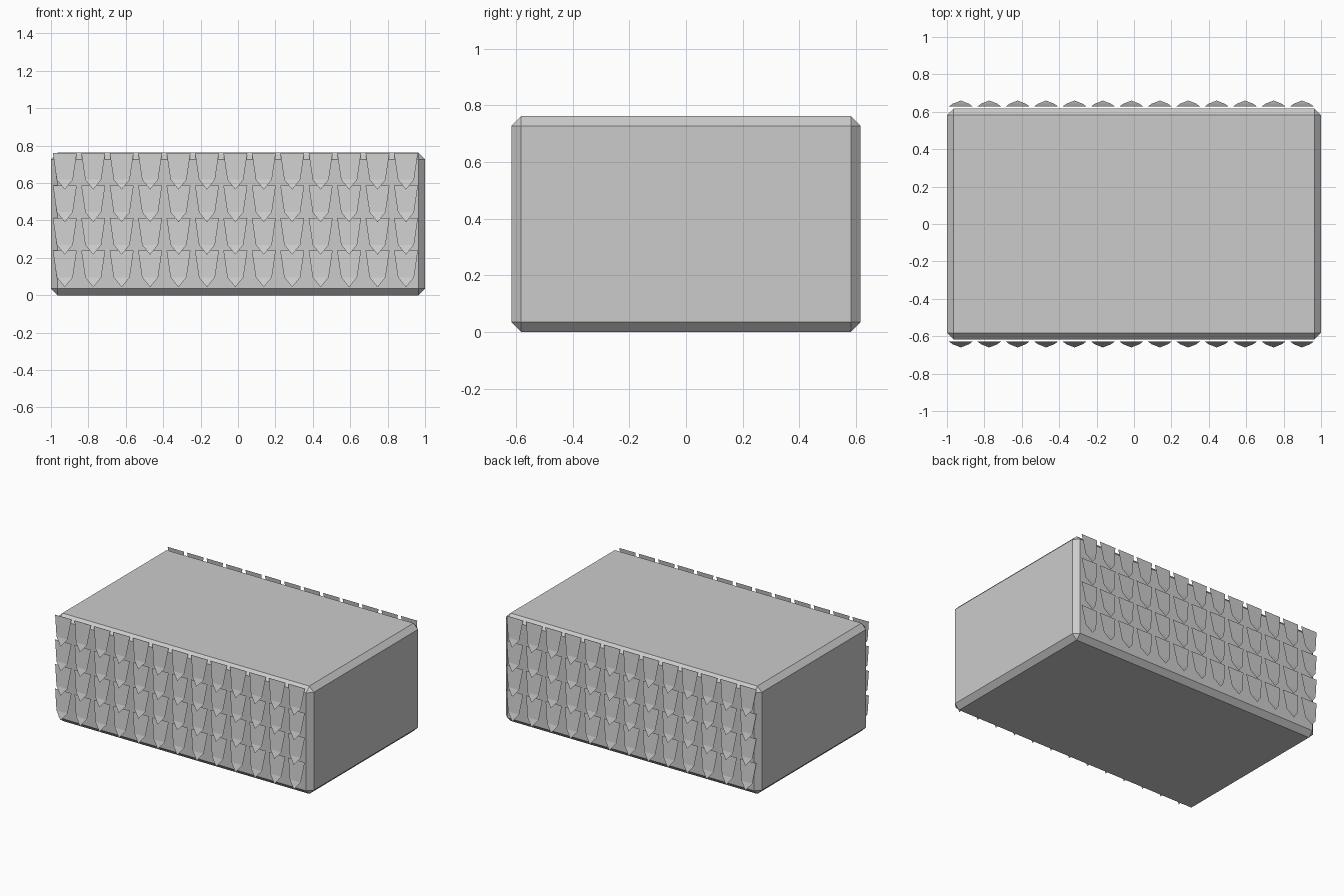
import bpy, bmesh

if "Cube" in bpy.data.objects:
    bpy.data.objects.remove(bpy.data.objects["Cube"])

# Chamfered main block
W, D, H = 2.0, 1.234, 0.762
bm = bmesh.new()
bmesh.ops.create_cube(bm, size=1)
for v in bm.verts:
    v.co = (v.co.x * W, v.co.y * D, (v.co.z + 0.5) * H)
bmesh.ops.bevel(bm, geom=bm.edges[:], offset=0.035, offset_type='OFFSET',
                segments=1, affect='EDGES', profile=0.5)
me = bpy.data.meshes.new("block")
bm.to_mesh(me)
bm.free()
bpy.context.collection.objects.link(bpy.data.objects.new("block", me))

# One thin pointed scale: (drop from top, half width, distance from centre)
PROFILE = [(0.0, 0.064, 0.628), (0.143, 0.043, 0.643)]
TIP = (0.196, 0.660)
COLS, ROWS = 13, 4
X0, DX, Z0, DZ = -0.926, 0.152, 0.761, 0.174


def add_scale(bm, x, z, side):
    (d0, w0, y0), (d1, w1, y1) = PROFILE

    def vert(dx, y, d):
        return bm.verts.new((x + dx, side * y, z - d))
    tl, tr = vert(-w0, y0, d0), vert(w0, y0, d0)
    ml, mr = vert(-w1, y1, d1), vert(w1, y1, d1)
    tip = vert(0, TIP[1], TIP[0])
    for loop in ((tl, ml, mr, tr), (ml, tip, mr)):
        bm.faces.new(loop if side < 0 else loop[::-1])


# Overlapping rows of scales on the front and back faces
for name, side in (("front_scales", -1), ("back_scales", 1)):
    bm = bmesh.new()
    for r in range(ROWS):
        for c in range(COLS):
            add_scale(bm, X0 + c * DX, Z0 - r * DZ, side)
    me = bpy.data.meshes.new(name)
    bm.to_mesh(me)
    bm.free()
    bpy.context.collection.objects.link(bpy.data.objects.new(name, me))
